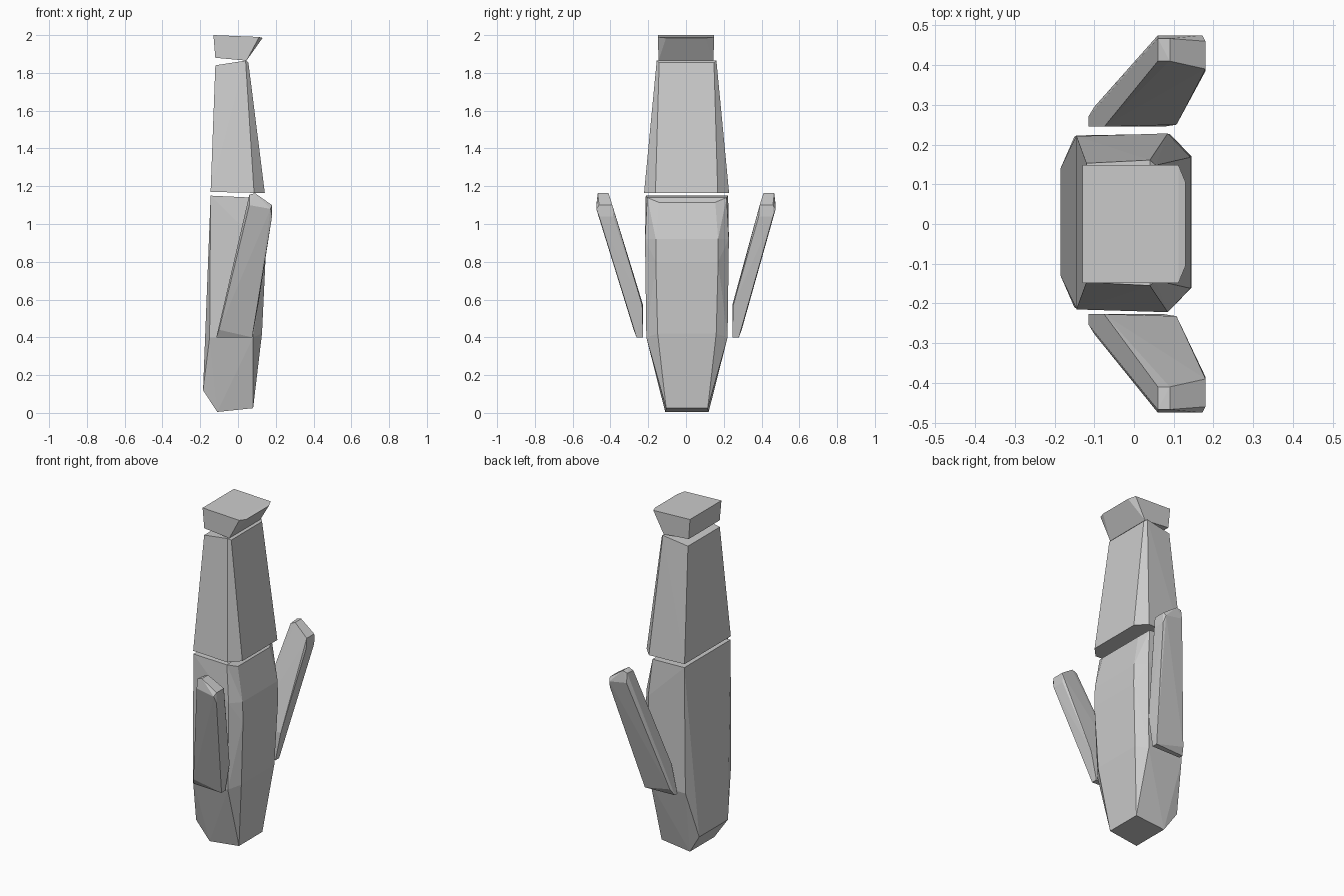
import bpy, bmesh

def hull(name, pts):
    """Flat-faced solid wrapped around a few corner points."""
    bm = bmesh.new()
    for p in pts:
        bm.verts.new(p)
    res = bmesh.ops.convex_hull(bm, input=bm.verts)
    loose = [v for v in bm.verts if not v.link_faces]
    bmesh.ops.delete(bm, geom=loose, context='VERTS')
    bmesh.ops.dissolve_limit(bm, angle_limit=0.03, verts=bm.verts, edges=bm.edges)
    bmesh.ops.recalc_face_normals(bm, faces=bm.faces)
    me = bpy.data.meshes.new(name)
    bm.to_mesh(me)
    bm.free()
    ob = bpy.data.objects.new(name, me)
    bpy.context.collection.objects.link(ob)
    return ob

def both(pts, shift=0.0):
    """Mirror corner points across the y = shift plane."""
    return [(x, s * y + shift, z) for x, y, z in pts for s in (1, -1)]

# lower body, tapering to the base
hull("lower_body", both([
    (-.11, .115, .005), (.08, .11, .025),
    (-.185, .135, .12), (-.15, .215, .40), (.08, .215, .40), (.127, .155, .42),
    (.145, .165, .80), (.142, .165, .92), (.09, .222, .92),
    (-.145, .218, 1.15), (.07, .21, 1.14), (.10, .15, 1.115)], .005))

# upper body, six-sided below and four-sided at the neck
hull("upper_body", both([
    (-.145, .218, 1.17), (.085, .225, 1.165), (.142, .165, 1.165),
    (-.12, .15, 1.84), (.04, .158, 1.865), (.055, .145, 1.855)], .003))

# flared head cap
hull("head_cap", both([
    (-.12, .146, 1.88), (.045, .146, 1.865),
    (-.13, .148, 2.0), (.112, .148, 1.99), (.13, .105, 1.985)]))

# arms leaning outwards
arm = [
    (-.115, .245, .40), (.075, .245, .40), (.075, .28, .40), (-.115, .27, .40),
    (-.10, .295, .44), (-.075, .245, .57), (.107, .25, .57),
    (.06, .41, 1.15), (.06, .475, 1.10), (.06, .467, 1.155),
    (.09, .41, 1.163), (.09, .467, 1.163), (.172, .475, 1.08),
    (.18, .39, 1.10), (.18, .46, 1.10), (.18, .385, 1.04), (.18, .46, 1.04)]
hull("left_arm", arm)
hull("right_arm", [(x, -y + (.018 if z < .6 else 0), z) for x, y, z in arm])
